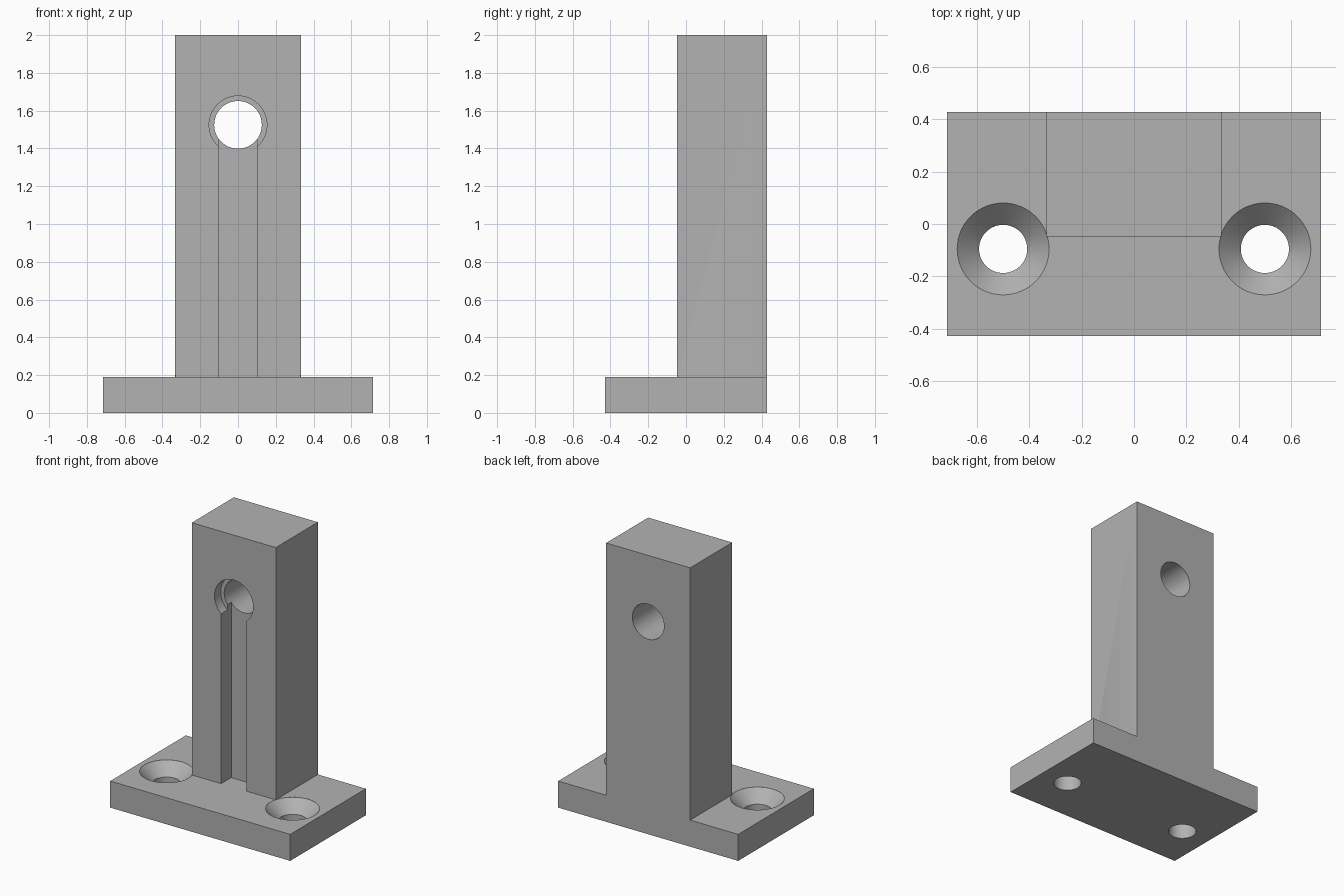
import bpy, bmesh, math
from mathutils import Matrix

old = bpy.data.objects.get("Cube")
if old:
    bpy.data.objects.remove(old, do_unlink=True)

UNIT = 1 / 21                      # one millimetre in scene units
W, D, T, H = 30 * UNIT, 18 * UNIT, 4 * UNIT, 2.0
COL_W, COL_D = 14 * UNIT, 10 * UNIT
BACK = D / 2
FACE = BACK - COL_D                # front face of the column
BORE_Z = 1.525

grey = bpy.data.materials.new("light_grey")
grey.use_nodes = True
colour = (0.448, 0.448, 0.448, 1)
grey.diffuse_color = colour
grey.node_tree.nodes["Principled BSDF"].inputs["Base Color"].default_value = colour


def finish(name, bm):
    mesh = bpy.data.meshes.new(name)
    bm.to_mesh(mesh)
    bm.free()
    mesh.materials.append(grey)
    obj = bpy.data.objects.new(name, mesh)
    bpy.context.collection.objects.link(obj)
    return obj


def box(name, lo, hi):
    bm = bmesh.new()
    size = [b - a for a, b in zip(lo, hi)]
    mid = [(a + b) / 2 for a, b in zip(lo, hi)]
    bmesh.ops.create_cube(bm, size=1, matrix=Matrix.Translation(mid) @ Matrix.Diagonal((*size, 1)))
    return finish(name, bm)


def cone(name, start, r1, r2, length, along_y=False):
    """Round cutter running from start along +z, or along +y."""
    bm = bmesh.new()
    turn = Matrix.Rotation(-math.pi / 2, 4, "X") if along_y else Matrix()
    place = Matrix.Translation(start) @ turn @ Matrix.Translation((0, 0, length / 2))
    bmesh.ops.create_cone(bm, cap_ends=True, segments=64, radius1=r1, radius2=r2,
                          depth=length, matrix=place)
    return finish(name, bm)


def combine(target, tool, operation):
    mod = target.modifiers.new(operation.title(), "BOOLEAN")
    mod.operation, mod.solver, mod.object = operation, "EXACT", tool
    bpy.context.view_layer.objects.active = target
    bpy.ops.object.modifier_apply(modifier=mod.name)
    bpy.data.objects.remove(tool, do_unlink=True)


# Foot plate and upright column, fused flush at the back
bracket = box("post_bracket", (-W / 2, -D / 2, 0), (W / 2, BACK, T))
column = box("column", (-COL_W / 2, FACE, T / 2), (COL_W / 2, BACK, H))
combine(bracket, column, "UNION")

# Through bore, shallow counterbore and the deeper slot below it
combine(bracket, cone("bore", (0, FACE - 0.1, BORE_Z), 0.126, 0.126, 1, True), "DIFFERENCE")
combine(bracket, cone("counterbore", (0, FACE - 0.1, BORE_Z), 0.153, 0.153, 0.171, True), "DIFFERENCE")
combine(bracket, box("slot", (-0.1, FACE - 0.1, T), (0.1, FACE + 0.114, BORE_Z)), "DIFFERENCE")

# Countersunk screw holes
SINK = 0.084
for side in (-1, 1):
    x, y = side * 0.5, -2 * UNIT
    combine(bracket, cone("screw_hole", (x, y, -0.1), 0.092, 0.092, T), "DIFFERENCE")
    combine(bracket, cone("screw_hole_top", (x, y, 0), 0.092, 0.092, T), "DIFFERENCE")
    combine(bracket, cone("countersink", (x, y, T - SINK), 0.092, 0.176, SINK), "DIFFERENCE")
    combine(bracket, cone("clearance", (x, y, T - 0.0005), 0.176, 0.176, 0.01), "DIFFERENCE")

# Smooth bores, sharp edges
bpy.ops.object.select_all(action="DESELECT")
bracket.select_set(True)
bpy.context.view_layer.objects.active = bracket
bpy.ops.object.shade_smooth_by_angle(angle=math.radians(30))
